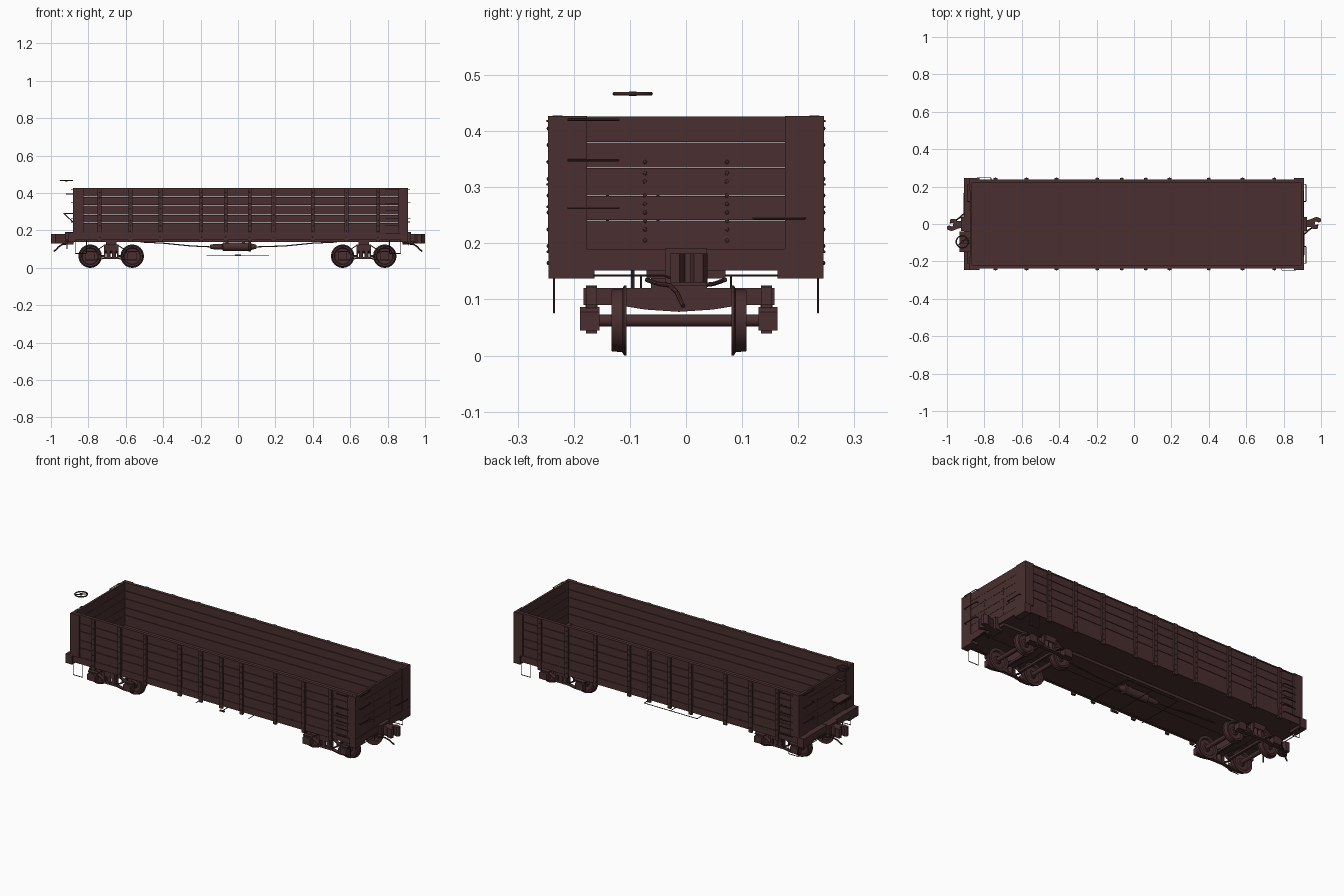
import bpy, bmesh, math
from mathutils import Vector

if "Cube" in bpy.data.objects:
    bpy.data.objects.remove(bpy.data.objects["Cube"])

paint = bpy.data.materials.new("maroon paint")
paint.diffuse_color = (0.068, 0.028, 0.029, 1)
paint.use_nodes = True
paint.node_tree.nodes["Principled BSDF"].inputs["Base Color"].default_value = paint.diffuse_color


def finish(name, bm, smooth=False):
    bmesh.ops.recalc_face_normals(bm, faces=bm.faces)
    me = bpy.data.meshes.new(name)
    bm.to_mesh(me)
    bm.free()
    me.materials.append(paint)
    ob = bpy.data.objects.new(name, me)
    bpy.context.collection.objects.link(ob)
    if smooth:
        bpy.ops.object.select_all(action='DESELECT')
        ob.select_set(True)
        bpy.context.view_layer.objects.active = ob
        bpy.ops.object.shade_smooth_by_angle(angle=math.radians(35))
    return ob


def prism(bm, pts, axis, a, b):
    """Extrude a 2D outline along an axis (0=x, 1=y, 2=z)."""
    def put(p, t):
        c = list(p)
        c.insert(axis, t)
        return bm.verts.new(c)
    lo, hi = [put(p, a) for p in pts], [put(p, b) for p in pts]
    n = len(pts)
    bm.faces.new(lo)
    bm.faces.new(hi[::-1])
    for i in range(n):
        bm.faces.new((lo[i], hi[i], hi[(i + 1) % n], lo[(i + 1) % n]))


def box(bm, x0, x1, y0, y1, z0, z1):
    prism(bm, [(x0, y0), (x1, y0), (x1, y1), (x0, y1)], 2, z0, z1)


def lathe(bm, prof, origin, axis, seg=24):
    """Revolve (distance along axis, radius) pairs."""
    d = Vector(axis).normalized()
    u = d.orthogonal().normalized()
    w = d.cross(u)
    rings = []
    for t, r in prof:
        c = Vector(origin) + d * t
        if r < 1e-6:
            rings.append([bm.verts.new(c)] * seg)
        else:
            rings.append([bm.verts.new(c + r * (math.cos(2 * math.pi * i / seg) * u + math.sin(2 * math.pi * i / seg) * w))
                          for i in range(seg)])
    for A, B in zip(rings, rings[1:]):
        for i in range(seg):
            j = (i + 1) % seg
            f = list(dict.fromkeys((A[i], A[j], B[j], B[i])))
            if len(f) > 2:
                bm.faces.new(f)


def pipe(bm, pts, r, seg=6):
    for p, q in zip(pts, pts[1:]):
        d = Vector(q) - Vector(p)
        lathe(bm, [(0, 0), (0, r), (d.length, r), (d.length, 0)], p, d, seg)


def rivet(bm, p, d):
    lathe(bm, [(0, .004), (.002, .0035), (.0035, 0)], p, d, 6)


XL, XR, W, TOP = -.877, .905, .235, .427
LEVELS = [.185, .241, .285, .335, .38, TOP]

# floor, centre sill and side sills
bm = bmesh.new()
box(bm, XL, XR, -.232, .232, .152, .185)
finish("floor", bm)
bm = bmesh.new()
box(bm, -.9, .9, -.07, .07, .137, .152)
finish("centre_sill", bm)
for s, nm in ((-1, "front"), (1, "back")):
    bm = bmesh.new()
    box(bm, XL, XR, *sorted((s * .222, s * .238)), .15, .188)
    finish(nm + "_side_sill", bm)

    # side planks with narrow seams, and top rim
    bm = bmesh.new()
    for a, b in zip(LEVELS, LEVELS[1:]):
        box(bm, XL, XR, *sorted((s * .222, s * W)), a + .0012, b - .0012)
    finish(nm + "_side_planks", bm)
    bm = bmesh.new()
    box(bm, XL, XR, *sorted((s * .22, s * .238)), .421, TOP + .001)
    finish(nm + "_top_rim", bm)

    # riveted side posts
    bm = bmesh.new()
    for x in (-.74, -.575, -.415, -.197, -.065, .063, .19, .4, .58, .75):
        box(bm, x - .01, x + .01, *sorted((s * .233, s * .245)), .138, TOP)
        for k in range(9):
            rivet(bm, (x, s * .245, .165 + k * .03), (0, s, 0))
    finish(nm + "_side_posts", bm)

    # side ladder rungs and stirrup steps at both corners
    bm = bmesh.new()
    for z in (.185, .225, .265, .305, .345, .418):
        for x in ((.79, .865) if s < 0 else (-.84, -.765)),:
            pipe(bm, [(x[0], s * .23, z), (x[0], s * .247, z), (x[1], s * .247, z), (x[1], s * .23, z)], .0022)
    finish(nm + "_side_ladder", bm)
    bm = bmesh.new()
    for e in (-1, 1):
        pipe(bm, [(e * .87, s * .235, .155), (e * .87, s * .235, .077),
                  (e * .81, s * .235, .077), (e * .81, s * .235, .155)], .002)
    finish(nm + "_stirrup_steps", bm)

# end walls: planks, corner plates, rivets and grab irons
for e, nm, x in ((-1, "left", XL), (1, "right", XR)):
    def xs(a, b):
        return sorted((x + e * a, x + e * b))
    bm = bmesh.new()
    for a, b in zip(LEVELS, LEVELS[1:]):
        if a != .241:
            a = a
        box(bm, *xs(-.012, 0), -W, W, a + .0005, b - .0005)
    finish(nm + "_end_planks", bm)
    bm = bmesh.new()
    for s in (-1, 1):
        box(bm, *xs(-.004, .004), *sorted((s * .176, s * .238)), .187, TOP)
        box(bm, *xs(-.05, .004), *sorted((s * .228, s * .246)), .187, TOP)
    finish(nm + "_corner_plates", bm)
    bm = bmesh.new()
    for s in (-1, 1):
        for z in (.205, .225, .24, .255, .27, .285, .31, .325, .345):
            rivet(bm, (x, s * .073, z), (e, 0, 0))
    finish(nm + "_end_rivets", bm)
    bm = bmesh.new()
    for z, y0, y1 in ((.42, -.21, -.12), (.348, -.21, -.12), (.263, -.21, -.12), (.245, .12, .212)):
        y0, y1 = y0 * e, y1 * e
        pipe(bm, [(x, y0, z), (x + e * .014, y0, z), (x + e * .014, y1, z), (x, y1, z)], .0022)
    finish(nm + "_grab_irons", bm)

    # end sill with lowered corners
    bm = bmesh.new()
    box(bm, *sorted((e * .87, e * .91)), -.235, .235, .152, .19)
    for s in (-1, 1):
        box(bm, *sorted((e * .87, e * .91)), *sorted((s * .163, s * .245)), .137, .19)
    finish(nm + "_end_sill", bm)

    # draft box, coupler head, uncoupling lever and air hose
    bm = bmesh.new()
    box(bm, *sorted((e * .88, e * .925)), -.037, .037, .125, .192)
    finish(nm + "_draft_box", bm)
    bm = bmesh.new()
    prof = [(.90, -.014), (.945, -.016), (.958, -.028), (.98, -.028), (.985, -.012), (.966, -.002),
            (.97, .014), (.988, .008), (1, .014), (.998, .03), (.975, .038), (.945, .026), (.90, .014)]
    prism(bm, [(e * px, e * py) for px, py in prof], 2, .13, .182)
    finish(nm + "_coupler", bm)
    bm = bmesh.new()
    pipe(bm, [(e * .913, -e * .165, .143), (e * .913, -e * .04, .143), (e * .955, -e * .02, .135)], .002)
    pipe(bm, [(e * .913, -e * .08, .143), (e * .913, -e * .08, .12)], .002)
    finish(nm + "_uncoupling_lever", bm)
    bm = bmesh.new()
    pipe(bm, [(e * .88, -e * .07, .135), (e * .915, -e * .05, .128), (e * .94, -e * .028, .125),
              (e * .96, -e * .016, .112), (e * .972, -e * .01, .098), (e * .985, -e * .005, .088)], .004, 8)
    finish(nm + "_air_hose", bm, True)

# brake platform, brackets and hand wheel on the left end
bm = bmesh.new()
box(bm, -.932, XL, -.15, -.04, .287, .293)
for y in (-.14, -.05):
    pipe(bm, [(-.928, y, .288), (XL, y, .24)], .003)
box(bm, -.92, XL, -.105, -.085, .392, .397)
finish("brake_platform", bm)
bm = bmesh.new()
C = Vector((-.918, -.095, .4665))
N, M = 28, 6
ring = [[bm.verts.new(C + Vector(((.0325 + .0035 * math.cos(b)) * math.cos(a), (.0325 + .0035 * math.cos(b)) * math.sin(a),
        .0035 * math.sin(b)))) for b in (2 * math.pi * j / M for j in range(M))]
        for a in (2 * math.pi * i / N for i in range(N))]
for i in range(N):
    for j in range(M):
        bm.faces.new((ring[i][j], ring[(i + 1) % N][j], ring[(i + 1) % N][(j + 1) % M], ring[i][(j + 1) % M]))
pipe(bm, [C + Vector((-.025, -.02, 0)), C + Vector((.025, .02, 0))], .003)
lathe(bm, [(-.004, 0), (-.004, .007), (.004, .007), (.004, 0)], C, (0, 0, 1), 12)
finish("brake_hand_wheel", bm, True)
bm = bmesh.new()
pipe(bm, [(-.915, -.095, .155), (-.915, -.095, .1)], .003)
finish("brake_rod_end", bm)

# brake cylinder, rods and release frame under the floor
bm = bmesh.new()
lathe(bm, [(-.15, 0), (-.15, .01), (-.13, .014), (-.085, .014), (-.08, .022), (.055, .022),
           (.058, .026), (.068, .026), (.07, .018), (.1, .01), (.1, 0)], (0, 0, .113), (1, 0, 0), 20)
for x in (-.06, .03):
    box(bm, x - .008, x + .008, -.012, .012, .125, .14)
finish("brake_cylinder", bm, True)
bm = bmesh.new()
pipe(bm, [(-.52, 0, .138), (-.4, 0, .132), (-.25, 0, .117), (-.14, 0, .112)], .003)
pipe(bm, [(.09, 0, .112), (.25, 0, .117), (.4, 0, .132), (.53, 0, .138)], .003)
finish("brake_rods", bm)
bm = bmesh.new()
pipe(bm, [(-.168, -.14, .068), (-.168, .14, .068), (.165, .14, .068), (.165, -.14, .068)], .002)
pipe(bm, [(0, .14, .068), (0, -.14, .068)], .002)
box(bm, -.015, .015, -.146, -.138, .064, .071)
finish("brake_release_frame", bm)

# trucks
YC = -.0125
for nm, cx in (("left", -.678), ("right", .672)):
    # wheels and axles
    bm = bmesh.new()
    for dx in (-.1125, .1125):
        x = cx + dx
        for s in (-1, 1):
            lathe(bm, [(-.01, 0), (-.01, .018), (-.004, .022), (-.004, .044), (-.0135, .047), (-.0135, .0625),
                       (-.009, .0625), (-.006, .057), (.0135, .055), (.0135, .046), (.006, .042), (.004, .022),
                       (.012, .018), (.012, 0)], (x, YC + s * .107, .0625), (0, s, 0), 28)
        pipe(bm, [(x, YC - .165, .0625), (x, YC + .165, .0625)], .011, 14)
    finish(nm + "_wheelsets", bm, True)

    # side frames: arch bars, journal boxes, column and springs
    bm = bmesh.new()
    for s in (-1, 1):
        ya, yb = sorted((YC + s * .146, YC + s * .166))
        for path in ([(-.14, .088), (-.085, .088), (-.035, .122), (.035, .122), (.085, .088), (.14, .088)],
                     [(-.085, .084), (-.035, .055), (.035, .055), (.085, .084)],
                     [(-.14, .042), (-.085, .042), (-.04, .05), (.04, .05), (.085, .042), (.14, .042)]):
            top = [(cx + px, pz + .003) for px, pz in path]
            low = [(cx + px, pz - .003) for px, pz in path[::-1]]
            prism(bm, top + low, 1, ya, yb)
        for dx in (-.1125, .1125):
            jx = cx + dx
            ja, jb = sorted((YC + s * .142, YC + s * .176))
            prism(bm, [(jx - .024, .045), (jx + .024, .045), (jx + .024, .078), (jx + .015, .087),
                       (jx - .015, .087), (jx - .024, .078)], 1, ja, jb)
        for dx in (-.035, .035):
            box(bm, cx + dx - .004, cx + dx + .004, ya, yb, .05, .125)
        for dx in (-.014, .014):
            pipe(bm, [(cx + dx, YC + s * .156, .055), (cx + dx, YC + s * .156, .095)], .011, 12)
    finish(nm + "_side_frames", bm)

    # bolster with centre plate, and brake beams
    bm = bmesh.new()
    low = [(-.17, .09), (-.11, .09), (-.06, .082), (0, .078), (.06, .082), (.11, .09), (.17, .09)]
    prism(bm, [(YC + y, z) for y, z in low + [(.17, .12), (-.17, .12)]], 0, cx - .03, cx + .03)
    box(bm, cx - .028, cx + .028, YC - .05, YC + .05, .12, .14)
    finish(nm + "_bolster", bm)
    bm = bmesh.new()
    for dx in (-.045, .045):
        box(bm, cx + dx - .006, cx + dx + .006, YC - .12, YC + .12, .055, .068)
    finish(nm + "_brake_beams", bm)
